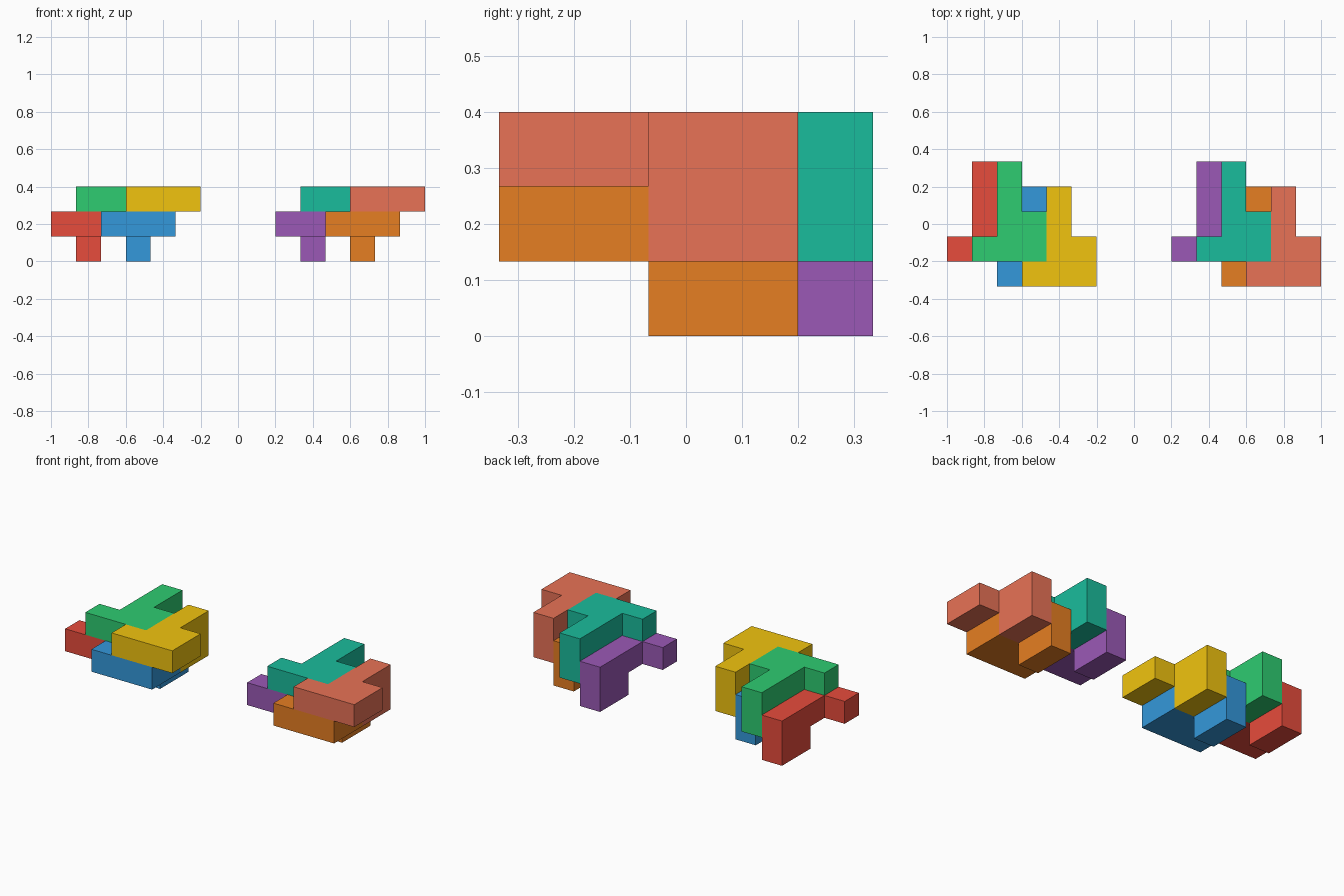
import bpy, bmesh
from mathutils import Color, Vector

if "Cube" in bpy.data.objects:
    bpy.data.objects.remove(bpy.data.objects["Cube"])

U = 2 / 15                          # edge of one unit cube
ORIGIN = Vector((-1, -1 / 3, 0))

# One nine-cube tile: a flat seven-cube plate with a two-cube foot under its arm
PLATE = [(0, 0), (1, 0), (2, 0), (2, 1), (1, 1), (1, 2), (1, 3)]
TILE = [(x, y, 1) for x, y in PLATE] + [(1, 2, 0), (1, 3, 0)]


def paint(name, hex_code):
    """Material from a screen colour, converted to linear light."""
    rgb = Color([c / 255 for c in bytes.fromhex(hex_code)])
    mat = bpy.data.materials.new(name)
    mat.diffuse_color = (*rgb.from_srgb_to_scene_linear(), 1)
    mat.use_nodes = True
    mat.node_tree.nodes["Principled BSDF"].inputs["Base Color"].default_value = mat.diffuse_color
    return mat


def make_tile(name, shift, hex_code):
    """Join the cubes of a tile into one closed solid without inner faces."""
    cells = {tuple(a + b for a, b in zip(c, shift)) for c in TILE}
    bm = bmesh.new()
    for c in cells:
        for axis in range(3):
            for side in (0, 1):
                n = list(c)
                n[axis] += 2 * side - 1
                if tuple(n) in cells:
                    continue
                quad = []
                for a, b in ((0, 0), (1, 0), (1, 1), (0, 1)):
                    p = list(c)
                    p[axis] += side
                    p[(axis + 1) % 3] += a
                    p[(axis + 2) % 3] += b
                    quad.append(bm.verts.new(ORIGIN + Vector(p) * U))
                bm.faces.new(quad if side else quad[::-1])
    bmesh.ops.remove_doubles(bm, verts=bm.verts, dist=1e-4)
    bmesh.ops.dissolve_limit(bm, angle_limit=0.01, verts=bm.verts, edges=bm.edges)
    bmesh.ops.recalc_face_normals(bm, faces=bm.faces)
    mesh = bpy.data.meshes.new(name)
    bm.to_mesh(mesh)
    bm.free()
    mesh.materials.append(paint(name + "_paint", hex_code))
    bpy.context.collection.objects.link(bpy.data.objects.new(name, mesh))


# Tile positions inside a cluster
SHIFTS = {"lower_left": (0, 1, 0), "lower_right": (2, 0, 0),
          "upper_left": (1, 1, 1), "upper_right": (3, 0, 1)}

# Cluster name, offset in cubes, tile colours in the order above
CLUSTERS = [
    ("left_cluster", 0, ["e74c3c", "3498db", "2ecc71", "f1c40f"]),
    ("right_cluster", 9, ["9b59b6", "e67e22", "1abc9c", "e87256"]),
]

for cluster, dx, colors in CLUSTERS:
    for (spot, (x, y, z)), color in zip(SHIFTS.items(), colors):
        make_tile(f"{cluster}_{spot}_tile", (x + dx, y, z), color)
